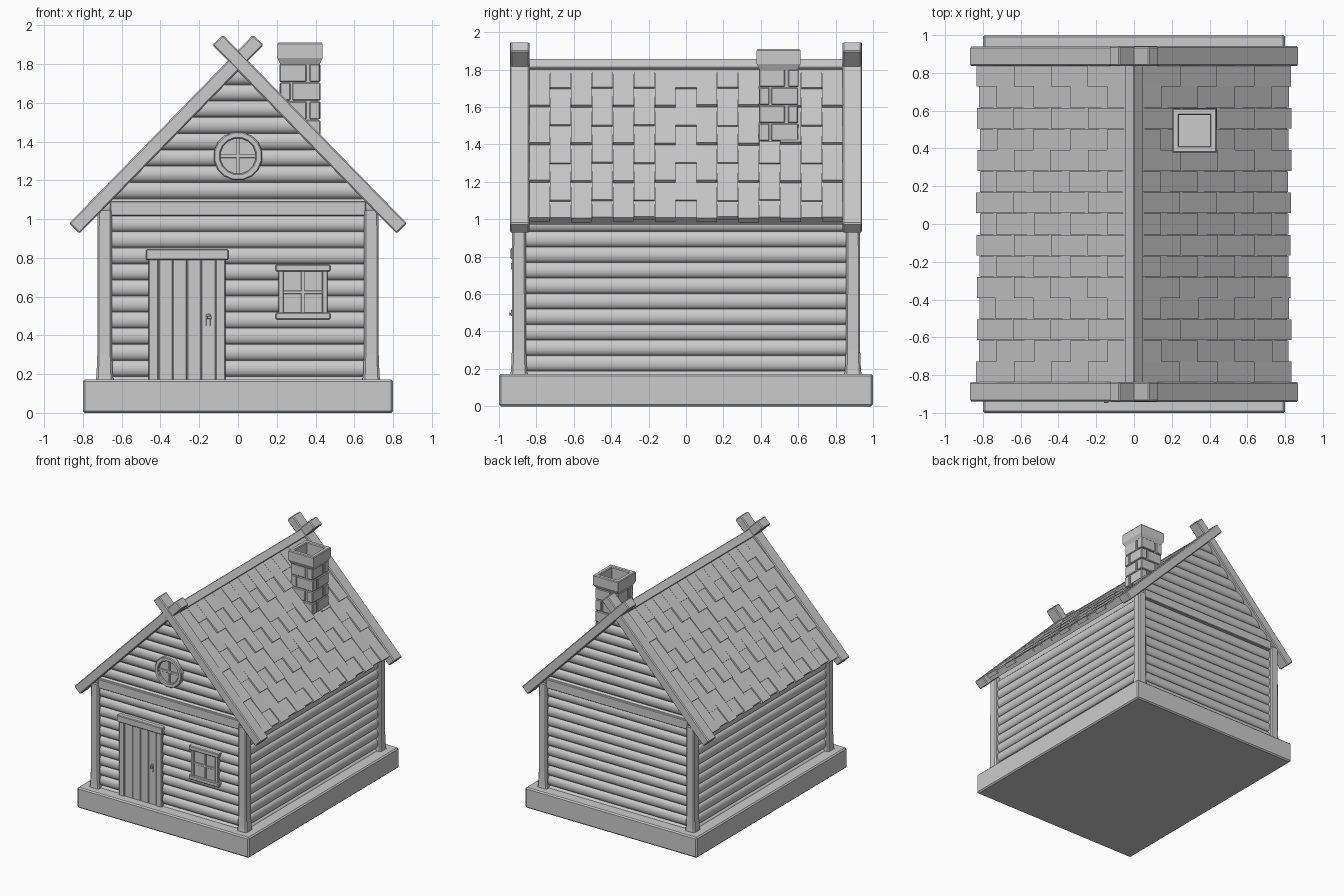
import bpy, bmesh, math, random
from mathutils import Vector

if "Cube" in bpy.data.objects:
    bpy.data.objects.remove(bpy.data.objects["Cube"])

random.seed(4)
mat = bpy.data.materials.new("plain grey")
mat.diffuse_color = (0.6, 0.6, 0.6, 1)
mat.use_nodes = True
mat.node_tree.nodes["Principled BSDF"].inputs["Base Color"].default_value = mat.diffuse_color


def finish(name, bm, bevel=0.0):
    bmesh.ops.recalc_face_normals(bm, faces=bm.faces)
    if bevel:
        bmesh.ops.bevel(bm, geom=list(bm.edges), offset=bevel, segments=1, affect='EDGES')
    me = bpy.data.meshes.new(name)
    bm.to_mesh(me)
    bm.free()
    me.materials.append(mat)
    ob = bpy.data.objects.new(name, me)
    bpy.context.collection.objects.link(ob)
    return ob


def loft(bm, rings, closed=False, smooth=()):
    """Skin matching vertex loops; cap the ends, or join last to first."""
    loops = [[bm.verts.new(p) for p in r] for r in rings]
    n = len(loops[0])
    pairs = list(zip(loops, loops[1:])) + ([(loops[-1], loops[0])] if closed else [])
    for a, b in pairs:
        for i in range(n):
            f = bm.faces.new((a[i], a[(i + 1) % n], b[(i + 1) % n], b[i]))
            f.smooth = i in smooth
    if not closed:
        bm.faces.new(loops[0])
        bm.faces.new(loops[-1])


def add_box(bm, x0, x1, y0, y1, z0, z1):
    loft(bm, [[(x0, y0, z), (x1, y0, z), (x1, y1, z), (x0, y1, z)] for z in (z0, z1)])


def box(name, *dims, bevel=0.005):
    bm = bmesh.new()
    add_box(bm, *dims)
    return finish(name, bm, bevel)


def prism(name, pts, y0, y1, bevel=0.0):
    bm = bmesh.new()
    loft(bm, [[(x, y, z) for x, z in pts] for y in (y0, y1)])
    return finish(name, bm, bevel)


# roof slope coordinates: s runs down from the ridge, n is the height off the slope
ANG = math.radians(45.7)
C, S = math.cos(ANG), math.sin(ANG)
APEX = 1.817


def slope(s, n, side=1):
    return (side * (s * C + n * S), APEX - s * S + n * C)


# base and solid core of the walls
box("foundation", -0.8, 0.8, -1, 1, 0, 0.172, bevel=0.01)
prism("wall_core", [(-0.68, 0.1), (0.68, 0.1), (0.68, 1.09), (0, 1.78), (-0.68, 1.09)], -0.885, 0.885)


# log walls
def logs(name, place, half, z0, pitch, count):
    """place(u, depth, z) -> point; half(z) -> half length of the log."""
    bm = bmesh.new()
    seg = 8
    for k in range(count):
        prof = []
        for i in range(seg + 1):
            t = math.pi * i / seg
            prof.append((math.sin(t) * 0.027, z0 + pitch * (k + 0.5 - 0.5 * math.cos(t))))
        loft(bm, [[place(sg * max(half(z), 0.003), d, z) for d, z in prof] for sg in (-1, 1)],
             smooth=range(seg))
    finish(name, bm)


for sg, end in ((-1, "front"), (1, "back")):
    face = lambda u, d, z: (u, sg * (0.884 + d), z)
    logs(end + "_logs", face, lambda z: 0.67, 0.105, 0.083, 11)
    logs(end + "_gable_logs", face, lambda z: (1.80 - z) / 1.026, 1.021, 0.084, 9)
    ya, yb = sorted((sg * 0.87, sg * 0.922))
    box(end + "_tie_beam", -0.66, 0.66, ya, yb, 1.015, 1.093)
    # crossed barge boards
    for side in (-1, 1):
        y0, y1 = sorted((sg * 0.837, sg * (0.94 + 0.0015 * side)))
        prism(end + "_barge_board", [slope(-0.15, -0.0375, side), slope(-0.15, 0.0375, side),
              slope(1.21, 0.0375, side), slope(1.21, -0.0375, side)], y0, y1, 0.007)
for sg, end in ((-1, "left"), (1, "right")):
    logs(end + "_logs", lambda u, d, z: (sg * (0.679 + d), u, z), lambda z: 0.87, 0.105, 0.083, 11)

# corner posts, flared at the foot
for sx in (-1, 1):
    for sy in (-1, 1):
        bm = bmesh.new()
        rings = []
        for h, z in ((0.046, 0.165), (0.042, 0.2), (0.038, 0.3), (0.037, 1.045)):
            rings.append([(sx * 0.688 + a * h, sy * 0.893 + b * h, z)
                          for a, b in ((-0.75, -1), (0.75, -1), (1, -0.75), (1, 0.75),
                                       (0.75, 1), (-0.75, 1), (-1, 0.75), (-1, -0.75))])
        loft(bm, rings)
        finish("corner_post", bm)

# roof slabs, shingles and ridge cap
cols = 15
w = 1.68 / cols
for side, label in ((-1, "left"), (1, "right")):
    prism(label + "_roof_slab", [slope(0, -0.03, side), slope(0, 0.01, side),
          slope(1.15, 0.01, side), slope(1.15, -0.03, side)], -0.84, 0.84)
    bm = bmesh.new()
    for c in range(cols):
        odd = c % 2
        ends = [0.18, 0.46, 0.74, 1.02, 1.148] if odd else [0.32, 0.60, 0.88, 1.16]
        start = 0.02
        for e in ends:
            lift = (0.023 if odd else 0.031) + random.uniform(-0.002, 0.002)
            e2 = e + random.uniform(-0.004, 0.004)
            y0, y1 = -0.84 + c * w + 0.001, -0.84 + (c + 1) * w - 0.001
            prof = [slope(start, -0.002, side), slope(start, 0.013, side),
                    slope(e2, lift, side), slope(e2, -0.002, side)]
            loft(bm, [[(x, y, z) for x, z in prof] for y in (y0, y1)])
            start = e - 0.01
    finish(label + "_shingles", bm)
prism("ridge_cap", [(0, 1.765), (0.047, 1.812), (0, 1.859), (-0.047, 1.812)], -0.845, 0.845, 0.004)

# chimney: core, pinwheel bricks and hollow cap
cx, cy = 0.32, 0.495
box("chimney_core", cx - 0.095, cx + 0.095, cy - 0.095, cy + 0.095, 1.3, 1.803, bevel=0)
bm = bmesh.new()
for row in range(5):
    z0 = 1.322 + row * 0.0965
    z1 = z0 + 0.092
    for q in range(4):
        o = 0.105 + random.uniform(-0.003, 0.003)
        u0, u1 = -0.105, 0.034
        if row % 2:
            u0, u1 = -0.04, 0.105
        pts = []
        for u, v in ((u0, -o), (u1, -o), (u1, -0.05), (u0, -0.05)):
            a = q * math.pi / 2
            pts.append((cx + u * math.cos(a) - v * math.sin(a), cy + u * math.sin(a) + v * math.cos(a)))
        loft(bm, [[(x, y, z) for x, y in pts] for z in (z0, z1)])
finish("chimney_bricks", bm, 0.005)
bm = bmesh.new()
loft(bm, [[(cx + a * h, cy + b * h, z) for a, b in ((-1, -1), (1, -1), (1, 1), (-1, 1))]
          for h, z in ((0.1, 1.795), (0.117, 1.83), (0.117, 1.903), (0.112, 1.91), (0.088, 1.91),
                       (0.083, 1.903), (0.083, 1.81))])
finish("chimney_cap", bm)

# plank door with jambs, lintel and handle
xs = [-0.41, -0.336, -0.263, -0.189, -0.115]
for a, b in zip(xs, xs[1:]):
    box("door_plank", a, b, -0.921, -0.87, 0.165, 0.795, bevel=0.004)
for a, b in ((-0.461, -0.41), (-0.115, -0.064)):
    box("door_jamb", a, b, -0.928, -0.87, 0.165, 0.795)
box("door_lintel", -0.474, -0.05, -0.937, -0.87, 0.788, 0.845)
box("handle_plate", -0.164, -0.142, -0.925, -0.91, 0.447, 0.51, bevel=0.002)
box("handle_stem", -0.159, -0.149, -0.94, -0.92, 0.487, 0.497, bevel=0)
box("handle_grip", -0.16, -0.136, -0.947, -0.937, 0.484, 0.5, bevel=0.002)

# square window
box("window_pane", 0.22, 0.45, -0.913, -0.88, 0.5, 0.74, bevel=0)
for a, b in ((0.208, 0.236), (0.434, 0.462)):
    box("window_side", a, b, -0.928, -0.87, 0.5, 0.745, bevel=0.004)
box("window_head", 0.194, 0.476, -0.936, -0.87, 0.73, 0.766)
box("window_sill", 0.194, 0.476, -0.936, -0.87, 0.483, 0.517)
box("window_mullion", 0.326, 0.344, -0.922, -0.88, 0.51, 0.735, bevel=0.002)
box("window_crossbar", 0.23, 0.44, -0.921, -0.88, 0.613, 0.631, bevel=0.002)

# round gable window
N, wz = 16, 1.325


def circle(r, y):
    return [(r * math.cos(2 * math.pi * (i + 0.5) / N), y, wz + r * math.sin(2 * math.pi * (i + 0.5) / N))
            for i in range(N)]


bm = bmesh.new()
loft(bm, [circle(r, y) for r, y in ((0.127, -0.87), (0.127, -0.927), (0.121, -0.934), (0.098, -0.934),
                                    (0.092, -0.927), (0.092, -0.87))], closed=True)
finish("round_window_frame", bm)
bm = bmesh.new()
loft(bm, [circle(0.1, -0.913), circle(0.1, -0.88)])
finish("round_window_pane", bm)
box("round_window_mullion", -0.009, 0.009, -0.922, -0.88, wz - 0.095, wz + 0.095, bevel=0.002)
box("round_window_crossbar", -0.095, 0.095, -0.921, -0.88, wz - 0.009, wz + 0.009, bevel=0.002)
